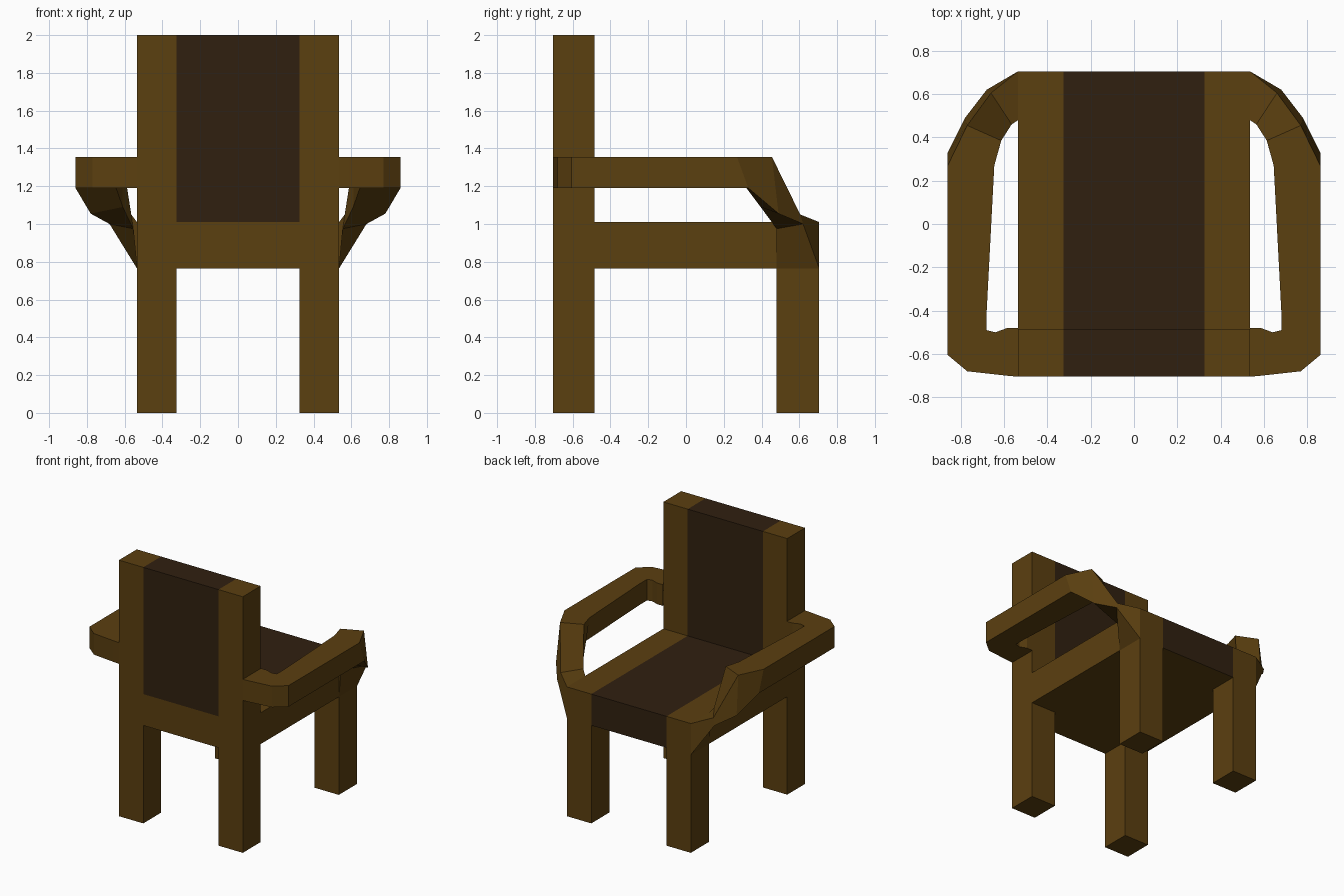
import bpy, bmesh
from mathutils import Vector

if "Cube" in bpy.data.objects:
    bpy.data.objects.remove(bpy.data.objects["Cube"])


def material(name, rgb):
    m = bpy.data.materials.new(name)
    m.diffuse_color = (*rgb, 1)
    m.use_nodes = True
    m.node_tree.nodes["Principled BSDF"].inputs["Base Color"].default_value = m.diffuse_color
    return m


WOOD = material("wood", (0.105, 0.050, 0.005))
DARK = material("dark_wood", (0.030, 0.0145, 0.005))
AXES = {"+x": (1, 0, 0), "-x": (-1, 0, 0), "+y": (0, 1, 0),
        "-y": (0, -1, 0), "+z": (0, 0, 1), "-z": (0, 0, -1)}


def finish(name, bm, mats, mirror):
    me = bpy.data.meshes.new(name)
    bm.to_mesh(me)
    bm.free()
    for m in mats:
        me.materials.append(m)
    ob = bpy.data.objects.new(name, me)
    bpy.context.collection.objects.link(ob)
    if mirror:
        mod = ob.modifiers.new("mirror", 'MIRROR')
        mod.use_mirror_merge = False


def box(name, x, y, z, mats=(WOOD,), open_sides=(), second=(), mirror=False):
    """Box with joined sides left open; 'second' sides use the second material."""
    bm = bmesh.new()
    bmesh.ops.create_cube(bm, size=1)
    bm.normal_update()
    drop = []
    for f in bm.faces:
        side = max(AXES, key=lambda k: f.normal.dot(Vector(AXES[k])))
        if side in open_sides:
            drop.append(f)
        if side in second:
            f.material_index = 1
    for v in bm.verts:
        v.co = [(a + b) / 2 + c * (b - a) for (a, b), c in zip((x, y, z), v.co)]
    bmesh.ops.delete(bm, geom=drop, context='FACES')
    finish(name, bm, mats, mirror)


# Shared dimensions
IN, OUT = 0.325, 0.535
Y0, Y1, Y2, Y3 = -0.705, -0.485, 0.48, 0.705
Z1, Z2, Z3 = 0.765, 1.01, 2.0
side, mid = (IN, OUT), (-IN, IN)

# Legs and side frame
box("back_leg", side, (Y0, Y1), (0, Z1), open_sides=("+z",), mirror=True)
box("front_leg", side, (Y2, Y3), (0, Z1), open_sides=("+z",), mirror=True)
box("side_rail", side, (Y0, Y3), (Z1, Z2), open_sides=("-x",), mirror=True)
box("back_post", side, (Y0, Y1), (Z2, Z3), open_sides=("-x", "-z"), mirror=True)

# Dark seat and back panel
box("seat", mid, (Y0, Y3), (Z1, Z2), (DARK, WOOD), ("-x", "+x"), ("-y", "-z"))
box("back_panel", mid, (Y0, Y1), (Z2, Z3), (DARK,), ("-x", "+x", "-z"))

# Armrest: level run given as outer and inner plan points
T, B = 1.355, 1.19
plan = [((OUT, Y0), (OUT, -0.48)), ((0.59, -0.70), (0.585, -0.48)),
        ((0.77, -0.68), (0.64, -0.50)), ((0.86, -0.605), (0.68, -0.49)),
        ((0.86, -0.50), (0.68, -0.40))]
rings = [[(*o, T), (*i, T), (*i, B), (*o, B)] for o, i in plan]
# Armrest: front end bending down into the front leg
rings += [
    [(0.86, 0.27, T), (0.645, 0.27, T), (0.645, 0.32, B), (0.86, 0.33, B)],
    [(0.77, 0.455, T), (0.613, 0.385, T), (0.61, 0.395, 1.09), (0.78, 0.49, 1.055)],
    [(0.66, 0.605, 1.05), (0.565, 0.46, 1.05), (0.555, 0.48, 0.975), (0.68, 0.62, 1.0)],
    [(OUT, Y3, Z2), (OUT, Y2, Z2), (OUT, Y2, Z1), (OUT, Y3, Z1)],
]
bm = bmesh.new()
loops = [[bm.verts.new(p) for p in r] for r in rings]
for a, b in zip(loops, loops[1:]):
    for k in range(4):
        n = (k + 1) % 4
        bm.faces.new((a[k], a[n], b[n], b[k]))
bmesh.ops.recalc_face_normals(bm, faces=bm.faces[:])
finish("armrest", bm, (WOOD,), True)
